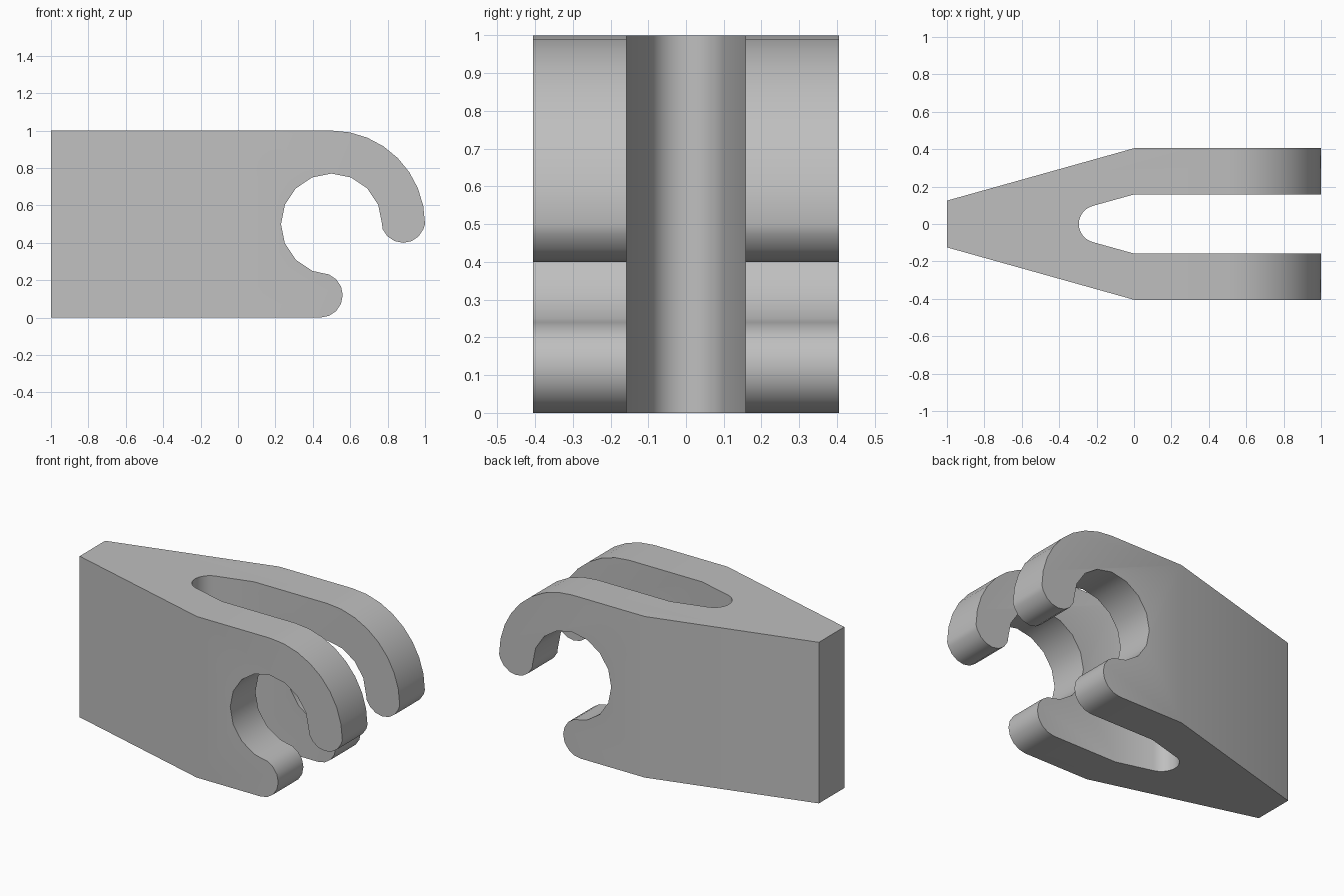
import bpy, bmesh
from math import cos, sin, radians
from mathutils import Vector

cube = bpy.data.objects.get("Cube")
if cube:
    bpy.data.objects.remove(cube, do_unlink=True)

grey = bpy.data.materials.new("plain grey")
grey.use_nodes = True
colour = (0.52, 0.52, 0.52, 1)
grey.diffuse_color = colour
grey.node_tree.nodes["Principled BSDF"].inputs["Base Color"].default_value = colour


def arc(cx, cy, r, start, end, steps):
    angles = [radians(start + (end - start) * i / steps) for i in range(steps + 1)]
    return [(cx + r * cos(a), cy + r * sin(a)) for a in angles]


def prism(name, points, direction):
    """Extrude a closed 3D outline along a direction."""
    bm = bmesh.new()
    face = bm.faces.new([bm.verts.new(p) for p in points])
    grown = bmesh.ops.extrude_face_region(bm, geom=[face])
    verts = [v for v in grown["geom"] if isinstance(v, bmesh.types.BMVert)]
    bmesh.ops.translate(bm, verts=verts, vec=Vector(direction))
    bmesh.ops.recalc_face_normals(bm, faces=bm.faces)
    mesh = bpy.data.meshes.new(name)
    bm.to_mesh(mesh)
    bm.free()
    mesh.materials.append(grey)
    obj = bpy.data.objects.new(name, mesh)
    bpy.context.collection.objects.link(obj)
    return obj


# Side profile: block, overhanging hook, round mouth and lower lip
side = [(-1, 0), (-1, 1)]
side += arc(0.5, 0.5, 0.5, 90, 0, 8)
side += arc(0.8825, 0.518, 0.118, -22.5, -157.5, 6)
side += arc(0.5, 0.5, 0.27, 0, 247.5, 11)
side += arc(0.44, 0.12, 0.12, 90, -90, 8)
hook = prism("forked_hook", [(x, -0.6, z) for x, z in side], (0, 1.2, 0))

# Plan: tapered body splitting into two parallel prongs around a slot
half = [(-1.1, 0.097), (0, 0.405), (1.1, 0.405), (1.1, 0.158), (0, 0.158)]
plan = half + arc(-0.195, 0, 0.1, 106, 254, 12) + [(x, -y) for x, y in reversed(half)]
cutter = prism("plan_cutter", [(x, y, -0.2) for x, y in plan], (0, 0, 1.4))
cutter.hide_render = True

# Keep the volume shared by both outlines
cut = hook.modifiers.new("plan shape", "BOOLEAN")
cut.operation = "INTERSECT"
cut.solver = "EXACT"
cut.object = cutter
bpy.ops.object.select_all(action="DESELECT")
hook.select_set(True)
bpy.context.view_layer.objects.active = hook
bpy.ops.object.modifier_apply(modifier=cut.name)
bpy.data.objects.remove(cutter, do_unlink=True)
bpy.ops.object.shade_smooth_by_angle(angle=radians(30))
